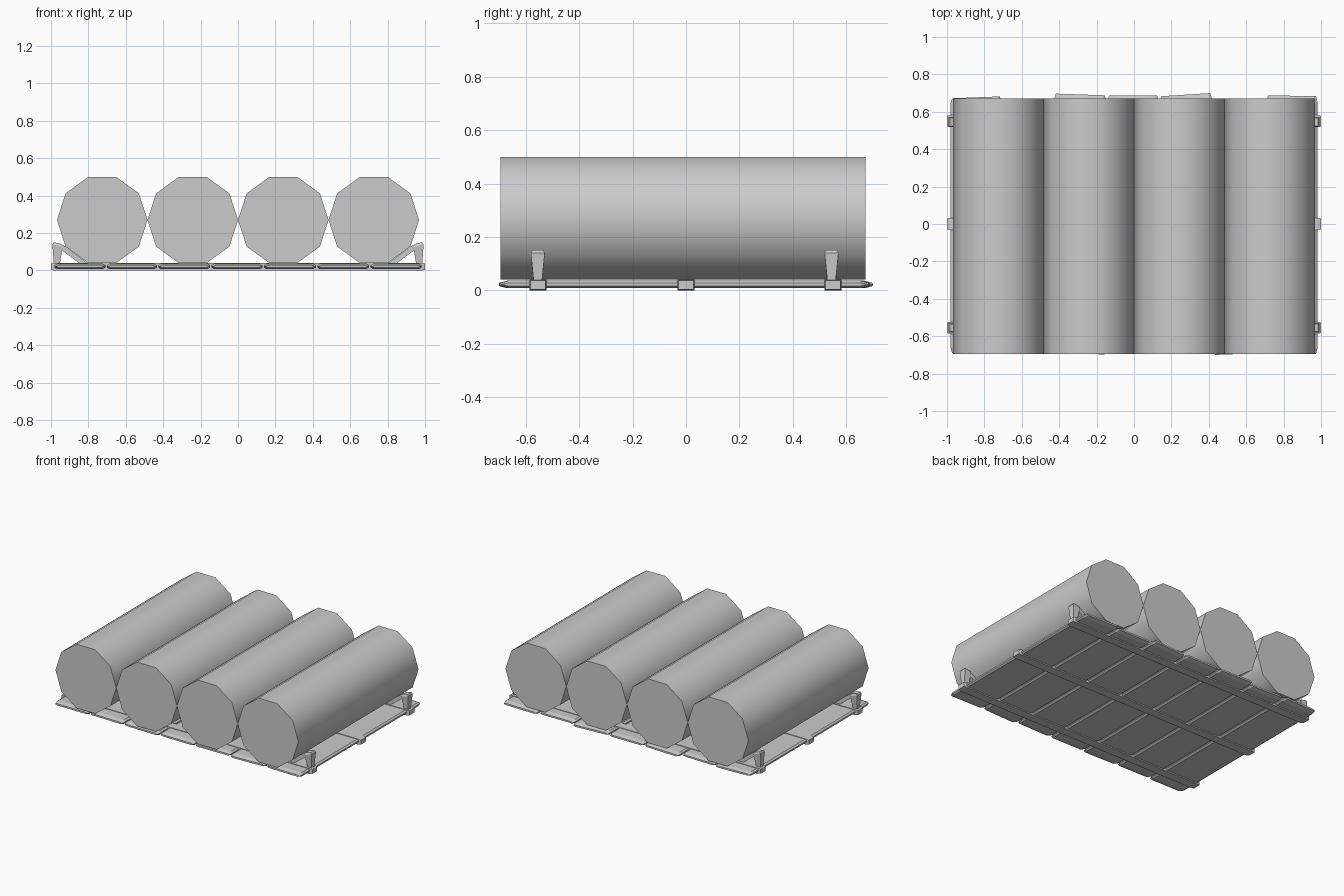
import bpy, bmesh, math

if "Cube" in bpy.data.objects:
    bpy.data.objects.remove(bpy.data.objects["Cube"])


def finish(bm, name, angle=None):
    bmesh.ops.recalc_face_normals(bm, faces=bm.faces)
    me = bpy.data.meshes.new(name)
    bm.to_mesh(me)
    bm.free()
    ob = bpy.data.objects.new(name, me)
    bpy.context.collection.objects.link(ob)
    if angle:
        bpy.ops.object.select_all(action='DESELECT')
        bpy.context.view_layer.objects.active = ob
        ob.select_set(True)
        bpy.ops.object.shade_smooth_by_angle(angle=math.radians(angle))
    return ob


def loft(name, rings, angle=None):
    """Skin a list of equal-length point rings and cap both ends."""
    bm = bmesh.new()
    rows = [[bm.verts.new(p) for p in r] for r in rings]
    n = len(rows[0])
    for a, b in zip(rows, rows[1:]):
        for i in range(n):
            j = (i + 1) % n
            bm.faces.new((a[i], a[j], b[j], b[i]))
    bm.faces.new(rows[0])
    bm.faces.new(rows[-1])
    return finish(bm, name, angle)


# Four ten-sided logs lying along y
R = 0.242
for k in range(4):
    cx = (k - 1.5) * 2 * R
    rings = [[(cx + R * math.cos(math.tau * i / 10), y, 0.27 + R * math.sin(math.tau * i / 10))
              for i in range(10)] for y in (-0.695, 0.672)]
    loft("log", rings, 40)

# Seven chamfered deck planks with tapered, slightly skewed ends
edges = [-0.985, -0.705, -0.43, -0.145, 0.135, 0.42, 0.705, 0.985]
front = [(-.690, -.693), (-.685, -.69), (-.692, -.697), (-.688, -.69),
         (-.69, -.685), (-.70, -.69), (-.69, -.694)]
back = [(.672, .682), (.672, .665), (.697, .688), (.688, .688),
        (.683, .70), (.67, .67), (.688, .683)]


def plank_ring(x0, x1, y0, y1, inset):
    c, z0, z1 = 0.012, 0.008 + inset, 0.036 - inset
    x0, x1 = x0 + inset, x1 - inset
    e = c * (0.5 if inset else 0.7)
    pts = [(x0, z0 + e), (x0 + c, z0), (x1 - c, z0), (x1, z0 + e),
           (x1, z1 - e), (x1 - c, z1), (x0 + c, z1), (x0, z1 - e)]
    return [(x, y0 + (y1 - y0) * (x - x0) / (x1 - x0), z) for x, z in pts]


for k in range(7):
    x0, x1 = edges[k] + 0.004, edges[k + 1] - 0.004
    (f0, f1), (b0, b1) = front[k], back[k]
    loft("deck_plank", [plank_ring(x0, x1, f0, f1, 0.008),
                        plank_ring(x0, x1, f0 + .03, f1 + .03, 0),
                        plank_ring(x0, x1, b0 - .03, b1 - .03, 0),
                        plank_ring(x0, x1, b0, b1, 0.008)])

# Three cross beams binding the planks
for y in (-0.555, 0, 0.55):
    rings = []
    for x, t in ((-1, .004), (-.98, 0), (.98, 0), (1, .004)):
        rings.append([(x, y - .032 + t, t), (x, y + .032 - t, t),
                      (x, y + .032 - t, .04 - t), (x, y - .032 + t, .04 - t)])
    loft("cross_beam", rings)

# Corner stakes, wider at the top, each with a diagonal wedge under the log
for s in (-1, 1):
    for y in (-0.555, 0.545):
        rings = []
        for xi, xo, zi, zo, w in ((.953, .985, .03, .03, .015), (.938, .992, .125, .14, .026),
                                  (.945, .985, .142, .151, .021)):
            rings.append([(s * xi, y - w, zi), (s * xo, y - w, zo),
                          (s * xo, y + w, zo), (s * xi, y + w, zi)])
        loft("stake", rings)
        profile = [(.80, .036), (.845, .036), (.945, .11), (.945, .138), (.925, .13)]
        loft("wedge", [[(s * x, y + d, z) for x, z in profile] for d in (-.018, .018)])
